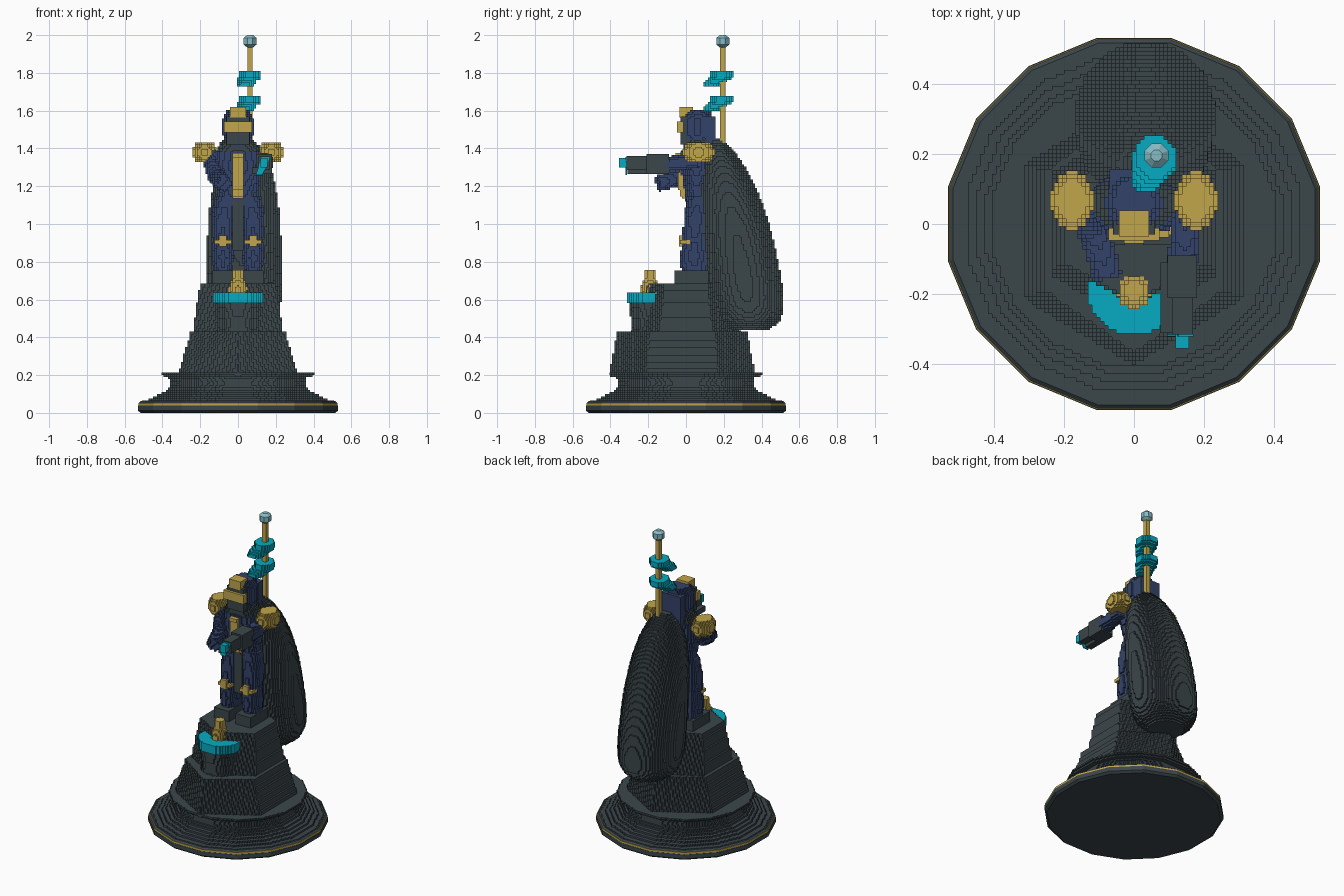
import bpy, bmesh, math
from mathutils import Vector

cube = bpy.data.objects.get("Cube")
if cube:
    bpy.data.objects.remove(cube)

VOXEL = .0114


def material(name, r, g, b):
    m = bpy.data.materials.new(name)
    m.use_nodes = True
    m.diffuse_color = (r, g, b, 1)
    m.node_tree.nodes["Principled BSDF"].inputs["Base Color"].default_value = (r, g, b, 1)
    return m


STONE = material("dark stone", .044, .061, .068)
NAVY = material("navy cloth", .033, .055, .14)
GOLD = material("old gold", .53, .38, .07)
TEAL = material("bright teal", .002, .41, .54)
PALE = material("pale teal", .24, .5, .56)


def finish(name, bm, mat, blocky):
    """Turn a bmesh into an object, stepped into small cubes when blocky."""
    bmesh.ops.recalc_face_normals(bm, faces=bm.faces)
    me = bpy.data.meshes.new(name)
    bm.to_mesh(me)
    bm.free()
    me.materials.append(mat)
    ob = bpy.data.objects.new(name, me)
    bpy.context.collection.objects.link(ob)
    if blocky:
        size = max(max(v.co[i] for v in me.vertices) - min(v.co[i] for v in me.vertices)
                   for i in range(3))
        cells = size / VOXEL
        depth = max(2, math.ceil(math.log2(cells / .98)))
        mod = ob.modifiers.new("blocks", "REMESH")
        mod.mode = "BLOCKS"
        mod.octree_depth = depth
        mod.scale = cells / 2 ** depth
        mod.use_remove_disconnected = False
    return ob


def loft(name, mat, rings, sides=24, blocky=True):
    """Stack of polygon rings (z, centre x, centre y, half width, half depth)."""
    bm = bmesh.new()
    k = 1 / math.cos(math.pi / sides)
    loops = []
    for z, cx, cy, rx, ry in rings:
        angles = [(2 * i + 1) * math.pi / sides for i in range(sides)]
        loops.append([bm.verts.new((cx + rx * k * math.cos(a), cy + ry * k * math.sin(a), z))
                      for a in angles])
    for low, high in zip(loops, loops[1:]):
        for i in range(sides):
            j = (i + 1) % sides
            bm.faces.new((low[i], low[j], high[j], high[i]))
    bm.faces.new(loops[0][::-1])
    bm.faces.new(loops[-1])
    return finish(name, bm, mat, blocky)


def lathe(name, mat, profile, sides=16, cx=0, cy=0, blocky=True):
    return loft(name, mat, [(z, cx, cy, r, r) for r, z in profile], sides, blocky)


def box(name, mat, x, y, z):
    c, r = [(s[0] + s[1]) / 2 for s in (x, y)], [(s[1] - s[0]) / 2 for s in (x, y)]
    return loft(name, mat, [(h, *c, *r) for h in z], 4, False)


def limb(name, mat, a, b, radius):
    a, b = Vector(a), Vector(b)
    bm = bmesh.new()
    bmesh.ops.create_cone(bm, cap_ends=True, segments=12, radius1=radius, radius2=radius,
                          depth=(b - a).length)
    turn = (b - a).to_track_quat("Z", "Y")
    for v in bm.verts:
        v.co = turn @ v.co + (a + b) / 2
    return finish(name, bm, mat, True)


# Round base with a hollow curved skirt and a projecting lip
lathe("base_foot", STONE, [(.515, 0), (.53, .012), (.53, .04)], blocky=False)
lathe("base_gold_band", GOLD, [(.528, .04), (.528, .053)], blocky=False)
lathe("base_lid", STONE, [(.525, .053), (.515, .062)], blocky=False)
curve = [(.355 + .15 * (1 - i / 8) ** 2, .06 + .1 * i / 8) for i in range(9)]
lathe("base_skirt", STONE, [(.515, .045)] + curve +
      [(.365, .185), (.405, .2), (.405, .21), (.36, .21)])

# Six sided plinth
loft("plinth_lower", STONE, [(.19, 0, -.02, .32, .335), (.43, 0, -.02, .25, .3)], 6)
loft("plinth_upper", STONE, [(.42, 0, 0, .24, .25), (.69, 0, 0, .2, .19)], 6)

# Offering dish on its pedestal
lathe("dish_pedestal", STONE, [(.115, .42), (.11, .48), (.125, .59)], cy=-.18)
lathe("dish", TEAL, [(.135, .585), (.135, .635)], 24, cy=-.18)
lathe("dish_flame", GOLD, [(.05, .63), (.045, .68), (.033, .7), (.027, .76)], cy=-.19)

# Boots, legs, knee guards and shoulder guards
for side, s in (("right", -1), ("left", 1)):
    x = s * .08

    def across(half):
        return x - half, x + half

    box(side + "_boot", STONE, across(.055), (-.06, .12), (.68, .755))
    loft(side + "_leg", NAVY, [(.74, x, .045, .045, .068), (.82, x, .04, .055, .07),
                               (.92, x, .045, .05, .065), (1.03, x, .05, .06, .06),
                               (1.15, s * .065, .06, .058, .055)], 16)
    box(side + "_knee_guard", GOLD, across(.045), (-.032, .02), (.895, .915))
    box(side + "_knee_plate", GOLD, across(.02), (-.038, .02), (.88, .94))
    heights = [math.radians(a) for a in range(-70, 71, 20)]
    loft(side + "_shoulder", GOLD, [(1.38 + .06 * math.sin(a), s * .177, .067,
                                     .062 * math.cos(a) ** .7, .083 * math.cos(a) ** .7)
                                    for a in heights], 16)

# Torso, loincloth and tabard
box("loincloth", STONE, (-.03, .03), (0, .08), (.86, 1.16))
loft("torso", NAVY, [(1.1, 0, .065, .105, .06), (1.18, 0, .06, .11, .07),
                     (1.3, 0, .055, .135, .085), (1.38, 0, .06, .13, .085)], 20)
loft("tabard", GOLD, [(1.13, 0, 0, .022, .02), (1.2, 0, -.02, .03, .025),
                      (1.38, 0, -.025, .03, .025)], 4)
loft("collar", STONE, [(1.36, 0, .06, .13, .085), (1.42, 0, .06, .1, .075),
                       (1.45, 0, .06, .075, .065)], 16)

# Helmet
loft("helmet", NAVY, [(1.41, 0, .06, .065, .075), (1.48, 0, .06, .082, .085),
                      (1.56, 0, .06, .08, .085), (1.605, 0, .065, .055, .065)], 16)
box("face_plate", STONE, (-.06, .06), (-.03, .03), (1.42, 1.57))
box("visor", GOLD, (-.073, .073), (-.047, -.012), (1.485, 1.543))
box("crest", GOLD, (-.042, .042), (-.035, .038), (1.565, 1.62))
box("hood_back", NAVY, (-.07, .075), (.1, .155), (1.36, 1.57))

# Right arm held across the belly
limb("right_upper_arm", NAVY, (-.15, .06, 1.37), (-.115, -.02, 1.24), .045)
limb("right_forearm", NAVY, (-.115, -.01, 1.25), (-.075, -.15, 1.215), .043)

# Left arm aiming a gun
limb("left_arm", NAVY, (.15, .06, 1.34), (.14, -.11, 1.31), .044)
box("gun_body", STONE, (.095, .18), (-.21, -.09), (1.265, 1.37))
box("gun_barrel", STONE, (.108, .168), (-.315, -.2), (1.285, 1.36))
box("gun_rail", STONE, (.075, .12), (-.31, -.11), (1.265, 1.3))
box("gun_tip", TEAL, (.118, .156), (-.355, -.3), (1.3, 1.35))
loft("gun_blade", TEAL, [(1.26, .112, -.317, .018, .004),
                         (1.355, .148, -.317, .022, .004)], 4, False)

# Full cloak hanging behind, round at the hem and narrowing to the shoulders
cloak = []
for i in range(25):
    t = .02 + .97 * i / 24
    width = .2 * math.sqrt((1 - t ** 4) * (1 - (1 - t) ** 16))
    depth = width * (1 - .3 * t ** 4)
    cloak.append((.42 + 1.04 * t, .033, .34 - .18 * t ** 1.3, width, depth))
loft("cloak", STONE, cloak, 32)

# Staff with two streaming blades and a globe
box("staff", GOLD, (.05, .078), (.181, .209), (1.43, 1.95))
for name, top in (("upper_blade", 1.81), ("lower_blade", 1.68)):
    loft(name, TEAL, [(top - .082, .035, .125, .04, .042),
                      (top - .042, .053, .17, .057, .062),
                      (top - .04, .06, .19, .058, .06),
                      (top, .06, .19, .058, .06)], 8)
lathe("staff_globe", PALE, [(.016, 1.935), (.034, 1.95), (.034, 1.985), (.016, 2)],
      8, .064, .195, False)
